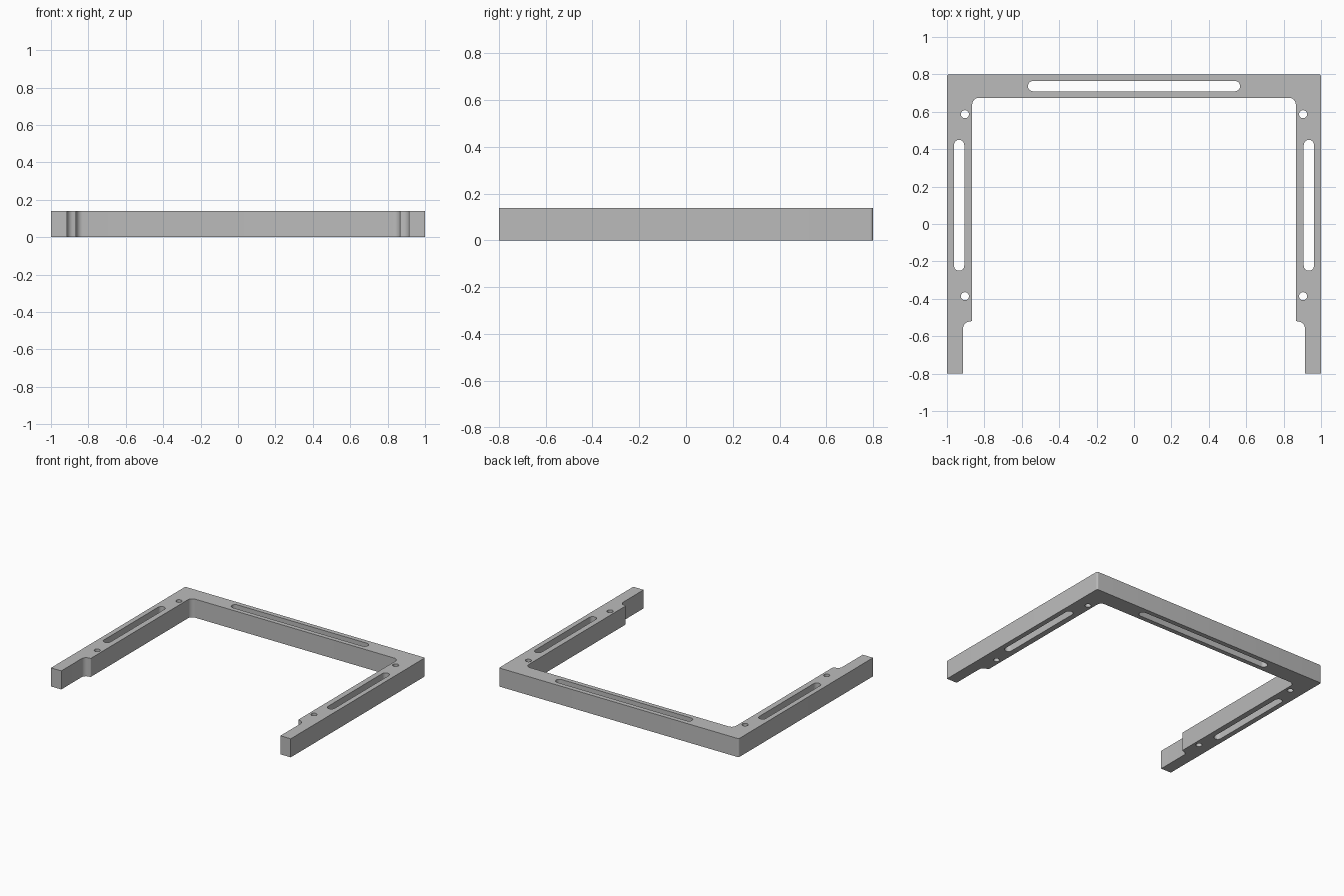
import bpy, bmesh, math
from mathutils import Vector

cube = bpy.data.objects.get("Cube")
if cube:
    bpy.data.objects.remove(cube, do_unlink=True)

HEIGHT = 0.14

metal = bpy.data.materials.new("plain_grey")
metal.use_nodes = True
grey = (0.5, 0.5, 0.5, 1)
metal.diffuse_color = grey
metal.node_tree.nodes["Principled BSDF"].inputs["Base Color"].default_value = grey


def fillet(corners, steps=8):
    """Round each (x, y, radius) corner of a closed outline with a true arc."""
    out = []
    for i, (x, y, r) in enumerate(corners):
        p = Vector((x, y))
        if r == 0:
            out.append(p)
            continue
        a = (Vector(corners[i - 1][:2]) - p).normalized()
        b = (Vector(corners[(i + 1) % len(corners)][:2]) - p).normalized()
        half = a.angle(b) / 2
        centre = p + (a + b).normalized() * (r / math.sin(half))
        start = p + a * (r / math.tan(half)) - centre
        end = p + b * (r / math.tan(half)) - centre
        sweep = start.angle(end)
        for k in range(steps + 1):
            t = k / steps
            out.append(centre + (start * math.sin((1 - t) * sweep)
                                 + end * math.sin(t * sweep)) / math.sin(sweep))
    return out


def slot(cx, cy, length, width, upright=False, steps=12):
    """Outline with two round ends; equal length and width give a round hole."""
    r, pts = width / 2, []
    for sign in (1, -1):
        for k in range(steps + 1):
            if length == width and k == steps:
                continue
            a = math.pi * (k / steps - 0.5)
            u = sign * (length / 2 - r + r * math.cos(a))
            v = sign * r * math.sin(a)
            pts.append(Vector((cx - v, cy + u) if upright else (cx + u, cy + v)))
    return pts


# Frame outline: right half mirrored to the left
half = [(1, 0.8, 0.012), (1, -0.8, 0), (0.914, -0.8, 0),
        (0.914, -0.527, 0.036), (0.865, -0.519, 0.006), (0.865, 0.675, 0.036)]
loops = [fillet(half + [(-x, y, r) for x, y, r in reversed(half)])]

# Long slots and screw holes
loops.append(slot(0, 0.737, 1.135, 0.055))
for side in (-1, 1):
    loops.append(slot(side * 0.935, 0.1, 0.70, 0.055, upright=True))
    for y in (0.587, -0.386):
        loops.append(slot(side * 0.904, y, 0.043, 0.043))

# Filled profile extruded to full height
curve = bpy.data.curves.new("frame_profile", "CURVE")
curve.dimensions = "2D"
curve.fill_mode = "BOTH"
curve.extrude = HEIGHT / 2
for pts in loops:
    spline = curve.splines.new("POLY")
    spline.points.add(len(pts) - 1)
    for point, p in zip(spline.points, pts):
        point.co = (p.x, p.y, 0, 1)
    spline.use_cyclic_u = True
frame = bpy.data.objects.new("slotted_frame", curve)
bpy.context.collection.objects.link(frame)
bpy.context.view_layer.objects.active = frame
frame.select_set(True)
bpy.ops.object.convert(target="MESH")
frame = bpy.context.object

# Weld the caps to the walls and stand the frame on the floor
bm = bmesh.new()
bm.from_mesh(frame.data)
bmesh.ops.remove_doubles(bm, verts=bm.verts, dist=0.0002)
bmesh.ops.recalc_face_normals(bm, faces=bm.faces)
bmesh.ops.translate(bm, verts=bm.verts, vec=(0, 0, HEIGHT / 2))
bm.to_mesh(frame.data)
bm.free()
frame.data.materials.clear()
frame.data.materials.append(metal)
bpy.ops.object.shade_smooth_by_angle(angle=math.radians(30))
